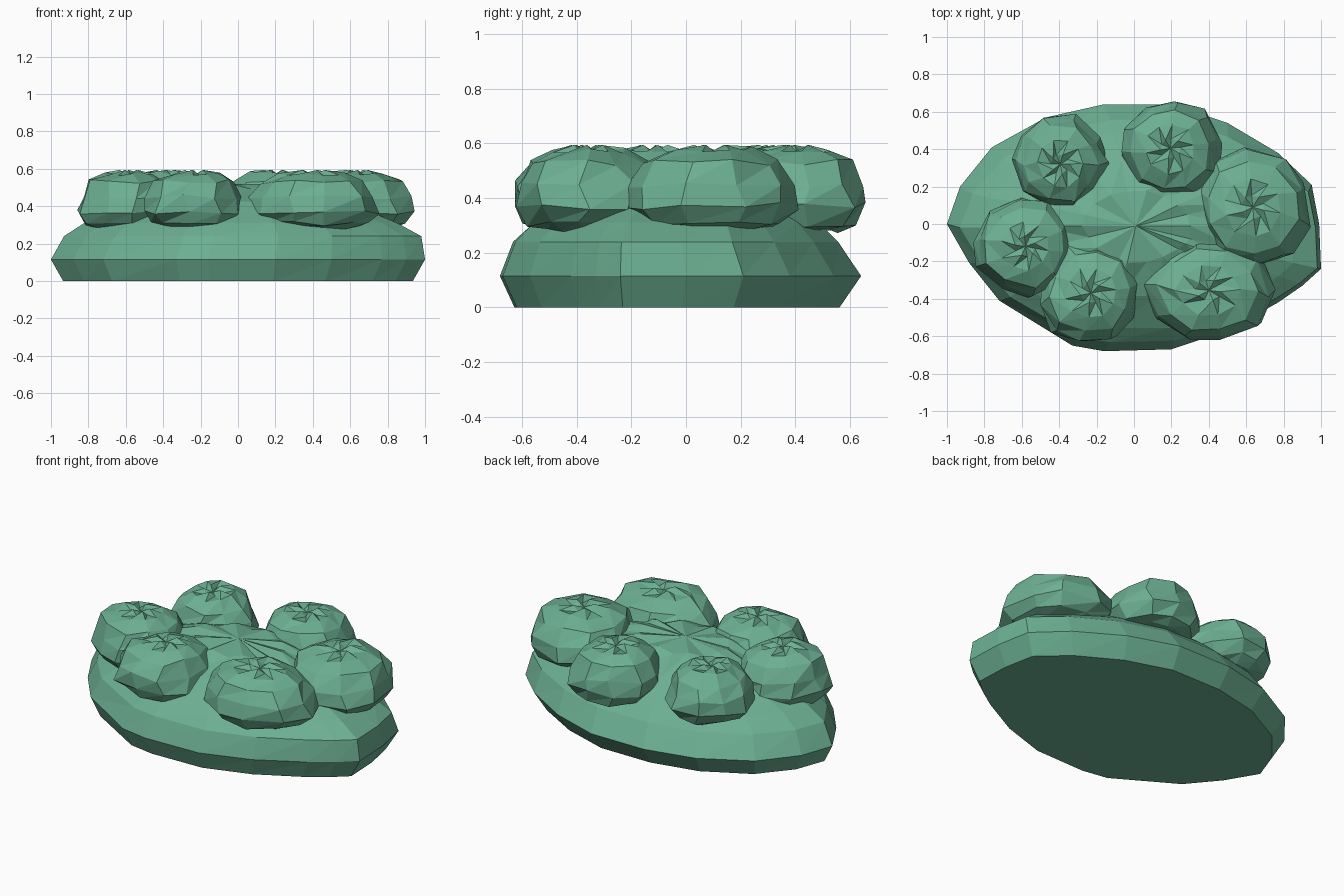
import bpy, bmesh, math, random
from math import cos, sin, pi

random.seed(11)
cube = bpy.data.objects.get("Cube")
if cube:
    bpy.data.objects.remove(cube)

green = bpy.data.materials.new("leaf_green")
green.use_nodes = True
colour = (0.15, 0.43, 0.29, 1)
green.diffuse_color = colour
green.node_tree.nodes["Principled BSDF"].inputs["Base Color"].default_value = colour


def loft(name, rings, tip):
    """Skin a stack of rings, closing the bottom flat and the top to a tip."""
    bm = bmesh.new()
    loops = [[bm.verts.new(p) for p in ring] for ring in rings]
    n = len(loops[0])
    for low, high in zip(loops, loops[1:]):
        for i in range(n):
            j = (i + 1) % n
            bm.faces.new((low[i], low[j], high[j]))
            bm.faces.new((low[i], high[j], high[i]))
    peak = bm.verts.new(tip)
    for i in range(n):
        bm.faces.new((loops[-1][i], loops[-1][(i + 1) % n], peak))
    bm.faces.new(loops[0][::-1])
    bmesh.ops.recalc_face_normals(bm, faces=bm.faces)
    mesh = bpy.data.meshes.new(name)
    bm.to_mesh(mesh)
    bm.free()
    mesh.materials.append(green)
    bpy.context.collection.objects.link(bpy.data.objects.new(name, mesh))


# Wide mound: an uneven oval outline scaled and shifted along a domed profile
outline = [(-1, 0), (-.88, -.21), (-.72, -.41), (-.33, -.65), (-.16, -.68),
           (.2, -.67), (.5, -.57), (.77, -.42), (.9, -.33), (1, -.24), (.99, 0),
           (.95, .21), (.77, .38), (.5, .54), (.2, .64), (-.16, .64),
           (-.47, .57), (-.76, .41), (-.93, .2)]
# Each level: x scale, y scale, x shift, y shift, height
profile = [(.935, .9, 0, -.015, 0), (1, 1, 0, 0, .115), (.955, .9, .025, -.02, .24),
           (.84, .79, .02, -.02, .31), (.56, .55, .02, -.01, .425),
           (.29, .29, .01, -.01, .505)]
mound = []
for level, (sx, sy, dx, dy, z) in enumerate(profile):
    wobble = .012 if level > 2 else 0
    ridge = .012 if level == len(profile) - 1 else 0
    ring = []
    for i, (x, y) in enumerate(outline):
        s = 1 + random.uniform(-wobble, wobble)
        ring.append((x * s * sx + dx, y * s * sy + dy, z + ridge * (-1) ** i))
    mound.append(ring)
loft("mound", mound, (.01, -.01, .52))


# Rounded leafy clumps, each a squat, uneven faceted dome with a pleated crown
def clump(name, cx, cy, rx, ry):
    levels = [(.6, .285), (.87, .305), (1.04, .37), (.98, .45), (.81, .53),
              (.5, .575), (.2, .58)]
    sides = 10
    turn = random.uniform(0, 2 * pi)
    bumps = [random.uniform(-.05, .06) for _ in range(sides)]
    rings = []
    for k, (scale, z) in enumerate(levels):
        ring = []
        for i in range(sides):
            a = turn + 2 * pi * i / sides + random.uniform(-.1, .1)
            r = scale * (1 + bumps[i] + random.uniform(-.05, .05))
            top = k == len(levels) - 1
            lift = .014 * (-1) ** i if top else random.uniform(-.014, .014)
            ring.append((cx + rx * r * cos(a), cy + ry * r * sin(a), z + lift))
        rings.append(ring)
    loft(name, rings, (cx, cy, .57))


clump("clump_back_right", -.395, .32, .245, .245)
clump("clump_back_left", .195, .405, .26, .26)
clump("clump_left", .635, .09, .30, .31)
clump("clump_front_left", .40, -.355, .335, .275)
clump("clump_front_right", -.23, -.37, .27, .265)
clump("clump_right", -.58, -.12, .27, .26)
